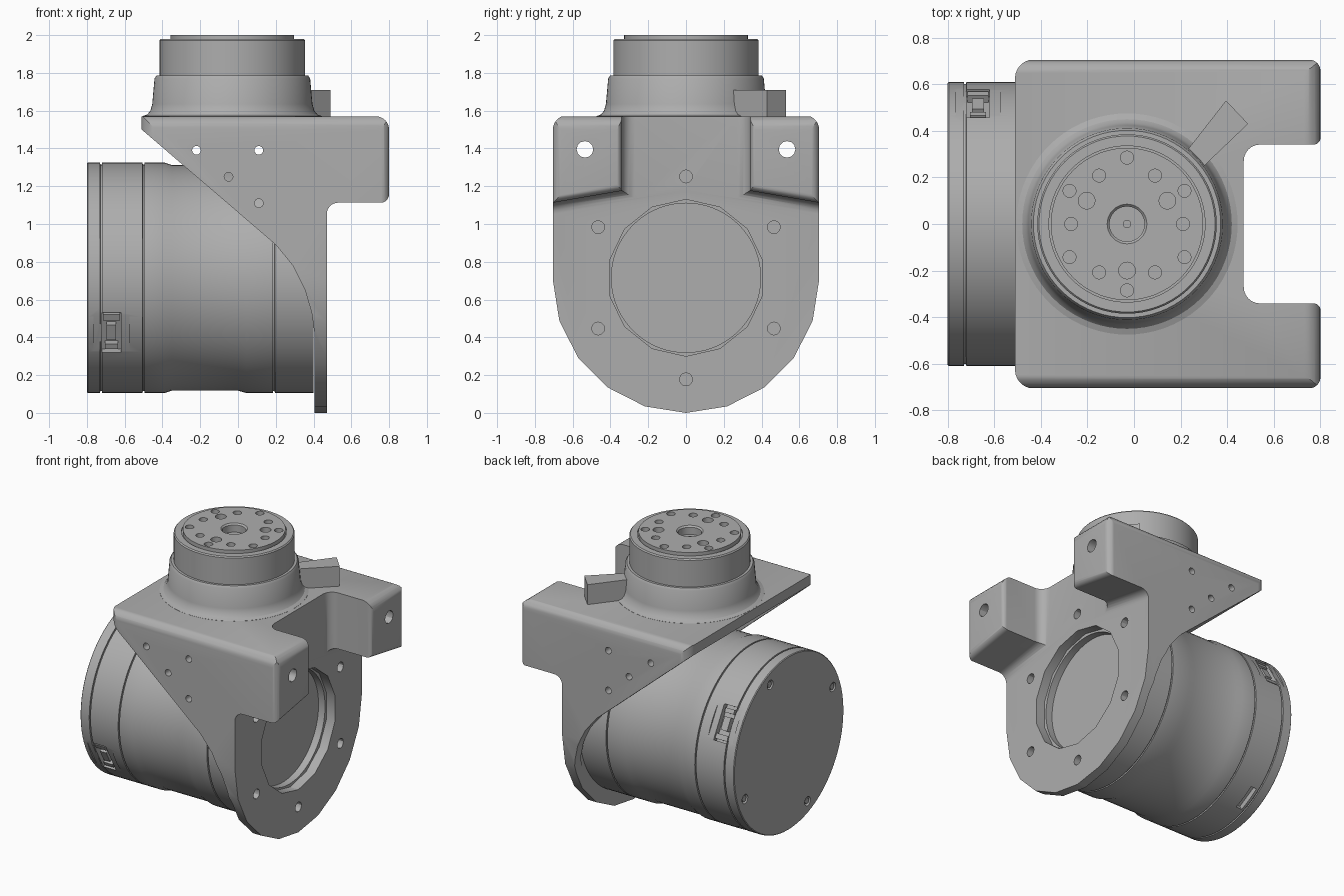
import bpy, bmesh
from math import sin, cos, pi, radians
from mathutils import Matrix, Vector

if "Cube" in bpy.data.objects:
    bpy.data.objects.remove(bpy.data.objects["Cube"], do_unlink=True)

grey = bpy.data.materials.new("machined_grey")
grey.use_nodes = True
GREY = (0.42, 0.42, 0.42, 1)
grey.diffuse_color = GREY
grey.node_tree.nodes["Principled BSDF"].inputs["Base Color"].default_value = GREY

AXIS_Z = 0.715            # height of the horizontal motor axis
TOP_X = -0.03             # x of the vertical motor axis
WALL = 0.705              # bracket half width


def finish(name, bm):
    bmesh.ops.recalc_face_normals(bm, faces=bm.faces)
    me = bpy.data.meshes.new(name)
    bm.to_mesh(me)
    bm.free()
    me.materials.append(grey)
    ob = bpy.data.objects.new(name, me)
    bpy.context.scene.collection.objects.link(ob)
    return ob


def smooth(ob, angle=30):
    ob.data.shade_smooth()
    ob.data.set_sharp_from_angle(angle=radians(angle))


def arc(cx, cy, r, a0, a1, n=6):
    steps = [radians(a0 + (a1 - a0) * i / n) for i in range(n + 1)]
    return [(cx + r * cos(a), cy + r * sin(a)) for a in steps]


def loft(name, rings):
    """Closed solid through rings of matching points."""
    bm = bmesh.new()
    vs = [[bm.verts.new(p) for p in ring] for ring in rings]
    n = len(vs[0])
    for a, b in zip(vs, vs[1:]):
        for i in range(n):
            j = (i + 1) % n
            bm.faces.new((a[i], a[j], b[j], b[i]))
    bm.faces.new(vs[0])
    bm.faces.new(vs[-1])
    return finish(name, bm)


def lathe(name, profile, matrix, seg=72):
    """Spin (radius, height) points about local z, then place."""
    bm = bmesh.new()
    vs = [bm.verts.new((r, 0, h)) for r, h in profile]
    es = [bm.edges.new(p) for p in zip(vs, vs[1:])]
    bmesh.ops.spin(bm, geom=vs + es, cent=(0, 0, 0), axis=(0, 0, 1),
                   angle=2 * pi, steps=seg)
    bmesh.ops.remove_doubles(bm, verts=bm.verts, dist=1e-5)
    bm.transform(matrix)
    ob = finish(name, bm)
    smooth(ob)
    return ob


def rods(name, items, direction, seg=16):
    """Several (centre, radius, length) cylinders along one direction."""
    bm = bmesh.new()
    turn = Vector(direction).to_track_quat('Z', 'Y').to_matrix().to_4x4()
    for c, r, length in items:
        bmesh.ops.create_cone(bm, cap_ends=True, segments=seg, radius1=r,
                              radius2=r, depth=length,
                              matrix=Matrix.Translation(c) @ turn)
    return finish(name, bm)


def boxes(name, items):
    """Boxes (angle, centre, size) turned about the horizontal motor axis."""
    bm = bmesh.new()
    for a, c, s in items:
        m = (Matrix.Translation((0, 0, AXIS_Z)) @ Matrix.Rotation(radians(a), 4, 'X')
             @ Matrix.Translation(c) @ Matrix.Diagonal((*s, 1)))
        bmesh.ops.create_cube(bm, size=1, matrix=m)
    return finish(name, bm)


def boolean(ob, steps):
    """Apply boolean steps and drop the cutters."""
    for op, cutter in steps:
        mod = ob.modifiers.new("cut", 'BOOLEAN')
        mod.operation, mod.object, mod.solver = op, cutter, 'EXACT'
    dg = bpy.context.evaluated_depsgraph_get()
    me = bpy.data.meshes.new_from_object(ob.evaluated_get(dg))
    ob.modifiers.clear()
    ob.data = me
    for _, cutter in steps:
        bpy.data.objects.remove(cutter, do_unlink=True)
    smooth(ob)


# Bracket: side, end and plan profiles intersected, then hollowed
side = ([(-0.51, 1.57)] + arc(0.73, 1.50, 0.07, 90, 0) + arc(0.76, 1.145, 0.04, 0, -90)
        + arc(0.53, 1.045, 0.06, 90, 180)
        + [(0.47, -0.05), (0.405, -0.05), (0.405, 0.42), (0.39, 0.53), (0.355, 0.65),
           (0.29, 0.78), (0.2, 0.89), (-0.51, 1.5)])


def side_ring(y, lift):
    return [(x, y, z + (lift if x > 0.469 and 1 < z < 1.2 else 0)) for x, z in side]


bracket = loft("bracket", [side_ring(-0.75, 0), side_ring(0, 0.13), side_ring(0.75, 0)])


def arch(w, top, r):
    return (arc(0, w, w, 180, 360, 10) + arc(w - r, top - r, r, 0, 90)
            + arc(r - w, top - r, r, 90, 180))


def end_prism(name, w, top, r, x0, x1, lift):
    pts = arch(w, top - lift, r)
    return loft(name, [[(x, y, z + lift) for y, z in pts] for x in (x0, x1)])


outer = end_prism("outer_cutter", WALL, 1.575, 0.075, -0.7, 1, 0)
inner = end_prism("inner_cutter", 0.64, 1.5, 0.03, -0.8, 0.405, 0.07)
half = (arc(0.541, 0.271, 0.07, 180, 90) + arc(0.771, 0.371, 0.03, -90, 0)
        + arc(0.751, 0.656, 0.05, 0, 90) + arc(-0.431, 0.626, 0.08, 90, 180))
plan = half + [(x, -y) for x, y in reversed(half)]
# turn the inner ear corner into a concave fillet
plan = [(0.471, 0.27)] + arc(0.541, 0.271, 0.07, 180, 90)[1:] + plan[7:-7] \
    + [(x, -y) for x, y in arc(0.541, 0.271, 0.07, 90, 180)[:-1]] + [(0.471, -0.27)]
plan_cut = loft("plan_cutter", [[(x, y, z) for x, y in plan] for z in (-0.2, 1.8)])

bore = rods("bore_cutter", [((0.45, 0, AXIS_Z), 0.415, 0.3)], (1, 0, 0), 14)
bolt_ring = [((0.45, 0.537 * sin(k * pi / 3), AXIS_Z + 0.537 * cos(k * pi / 3)), 0.034, 0.3)
             for k in range(6)]
ear_holes = [((0.6, s * 0.535, 1.395), 0.044, 0.8) for s in (-1, 1)]
end_holes = rods("end_hole_cutter", bolt_ring + ear_holes, (1, 0, 0), 12)
flange_holes = rods("flange_hole_cutter",
                    [((x, 0, z), 0.023, 2) for x, z in
                     ((-0.22, 1.39), (0.11, 1.39), (-0.05, 1.25), (0.11, 1.11))], (0, 1, 0))
boolean(bracket, [('INTERSECT', outer), ('INTERSECT', plan_cut), ('DIFFERENCE', inner),
                  ('DIFFERENCE', bore), ('DIFFERENCE', end_holes),
                  ('DIFFERENCE', flange_holes)])


# Horizontal motor housing with joint grooves and a recessed output face
def groove(x, r=0.61):
    return [(r, x - 0.005), (r - 0.01, x - 0.004), (r - 0.01, x + 0.004), (r, x + 0.005)]


profile = ([(0, -0.8), (0.605, -0.8), (0.61, -0.795)] + groove(-0.725) + groove(-0.5)
           + [(0.61, -0.39), (0.597, -0.35), (0.597, 0), (0.61, 0.045)] + groove(0.19)
           + [(0.61, 0.4), (0.395, 0.4), (0.395, 0.35), (0, 0.35)])
to_x = Matrix.Translation((0, 0, AXIS_Z)) @ Matrix.Rotation(pi / 2, 4, 'Y')
housing = lathe("motor_housing", profile, to_x)
PORTS = (30, 209)
flats = boxes("flat_cutter", [(a, (-0.67, 0.66, 0), (0.19, 0.12, 0.3)) for a in PORTS])
pockets = boxes("pocket_cutter", [(a, (-0.67, 0.63, 0), (0.1, 0.14, 0.24)) for a in PORTS]
                + [(-60, (-0.68, 0.62, 0), (0.045, 0.1, 0.17))])
cap_spots = [(0.53 * cos(radians(a)), AXIS_Z + 0.53 * sin(radians(a)))
             for a in (67, 157, 247, 337)]
sockets = rods("socket_cutter", [((-0.8, y, z), 0.032, 0.05) for y, z in cap_spots], (1, 0, 0))
boolean(housing, [('DIFFERENCE', flats), ('DIFFERENCE', pockets), ('DIFFERENCE', sockets)])
rods("cap_screws", [((-0.785, y, z), 0.022, 0.02) for y, z in cap_spots], (1, 0, 0), 8)
boxes("port_connectors",
      [(a, (-0.67, 0.57, t), (w, 0.05, h)) for a in PORTS
       for t, w, h in ((-0.09, 0.09, 0.035), (0.0, 0.05, 0.09), (0.085, 0.07, 0.03))])

# Flared collar on the top plate
place_top = Matrix.Translation((TOP_X, 0, 0))
lathe("collar", [(0, 1.55), (0.475, 1.55), (0.475, 1.571), (0.45, 1.58), (0.434, 1.6),
                 (0.424, 1.635), (0.412, 1.77), (0.402, 1.785), (0, 1.785)], place_top)

# Vertical motor output with its drilled flange
output = lathe("output_hub", [(0, 1.7), (0.385, 1.7), (0.385, 1.972), (0.378, 1.98),
                              (0.335, 1.98), (0.335, 1.97), (0.327, 1.97), (0.327, 2.0),
                              (0.085, 2.0), (0.075, 1.99), (0.075, 1.94), (0, 1.94)], place_top)
drill = []
for count, start, ring, r in ((6, 30, 0.285, 0.028), (6, 0, 0.24, 0.028), (3, 30, 0.2, 0.036)):
    for k in range(count):
        a = radians(start + 360 * k / count)
        drill.append(((TOP_X + ring * cos(a), ring * sin(a), 2.0), r, 0.07))
boolean(output, [('DIFFERENCE', rods("drill_cutter", drill, (0, 0, 1)))])
rods("hub_centre", [((TOP_X, 0, 1.945), 0.018, 0.02)], (0, 0, 1))

# Cable outlet on the collar
outlet = [(0.2, 0.28), (0.27, 0.22), (0.49, 0.43), (0.395, 0.53)]
loft("cable_outlet", [[(x, y, z) for x, y in outlet] for z in (1.56, 1.71)])
